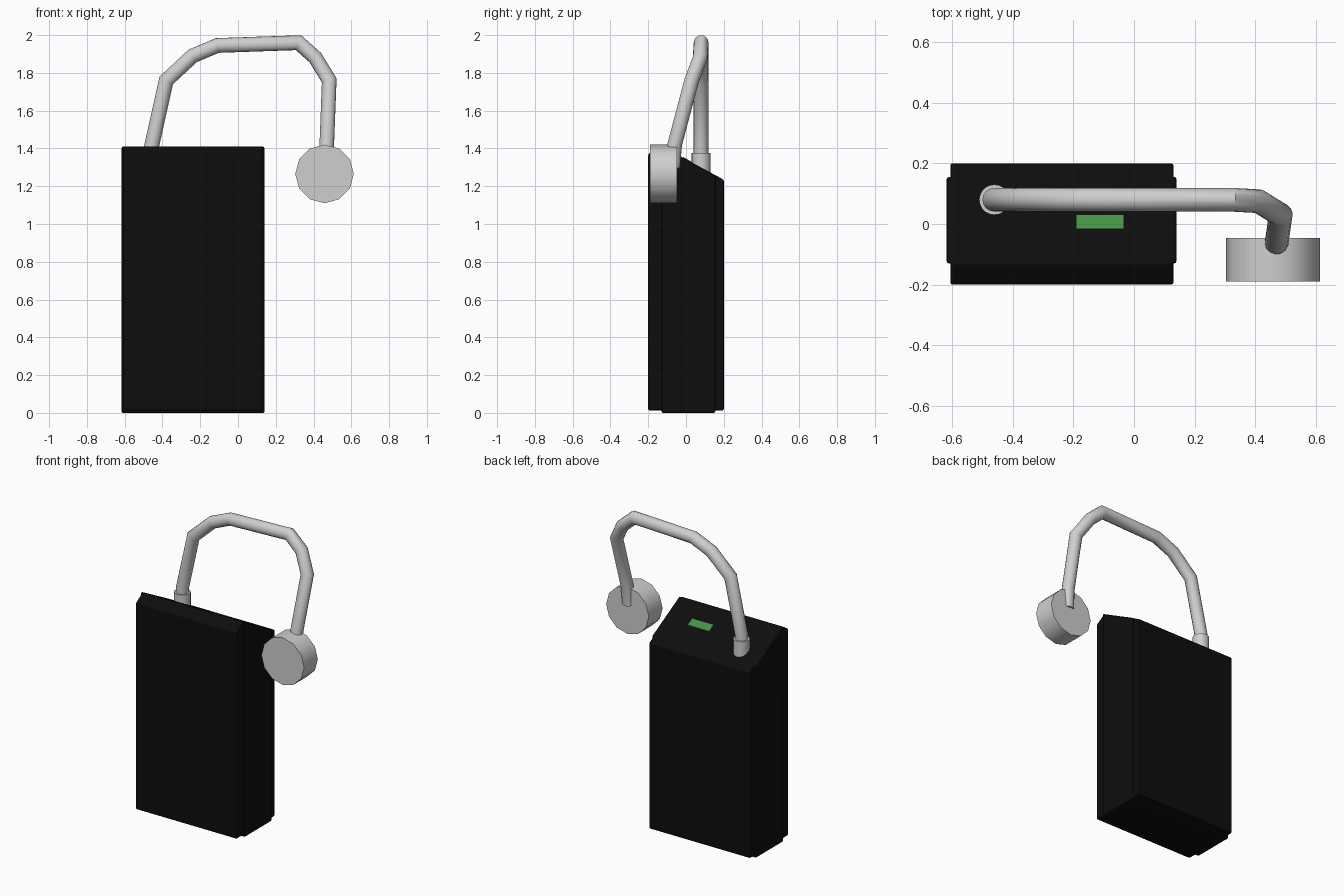
import bpy, bmesh, math
from mathutils import Vector

if "Cube" in bpy.data.objects:
    bpy.data.objects.remove(bpy.data.objects["Cube"], do_unlink=True)


def material(name, rgb, rough=0.6):
    m = bpy.data.materials.new(name)
    m.use_nodes = True
    m.diffuse_color = (*rgb, 1)
    shader = m.node_tree.nodes["Principled BSDF"]
    shader.inputs["Base Color"].default_value = (*rgb, 1)
    shader.inputs["Roughness"].default_value = rough
    return m


black = material("black plastic", (0.004, 0.004, 0.004))
grey = material("light grey metal", (0.62, 0.62, 0.62))
green = material("green indicator", (0.06, 0.29, 0.055))

SLOPE = -0.54


def top_z(y):
    """Height of the sloping lid at depth y."""
    return 1.41 + SLOPE * (y + 0.125)


def smooth(obj):
    bpy.ops.object.select_all(action="DESELECT")
    obj.select_set(True)
    bpy.context.view_layer.objects.active = obj
    bpy.ops.object.shade_smooth_by_angle(angle=math.radians(35))


def extrude_profile(name, profile, x0, x1, mat, bevel=0.0):
    """Sweep a closed (y, z) profile from x0 to x1."""
    bm = bmesh.new()
    face = bm.faces.new([bm.verts.new((x0, y, z)) for y, z in profile])
    swept = bmesh.ops.extrude_face_region(bm, geom=[face])
    moved = [v for v in swept["geom"] if isinstance(v, bmesh.types.BMVert)]
    bmesh.ops.translate(bm, verts=moved, vec=(x1 - x0, 0, 0))
    bmesh.ops.recalc_face_normals(bm, faces=bm.faces)
    mesh = bpy.data.meshes.new(name)
    bm.to_mesh(mesh)
    bm.free()
    obj = bpy.data.objects.new(name, mesh)
    bpy.context.collection.objects.link(obj)
    mesh.materials.append(mat)
    if bevel:
        mod = obj.modifiers.new("soft edges", "BEVEL")
        mod.width = bevel
        mod.segments = 2
    return obj


def cylinder(name, radius, depth, sides, location, rotation=(0, 0, 0)):
    bpy.ops.mesh.primitive_cylinder_add(
        vertices=sides, radius=radius, depth=depth, location=location, rotation=rotation)
    obj = bpy.context.object
    obj.name = name
    obj.data.materials.append(grey)
    return obj


# Case: outer shell, and a core that stands proud at the sides and base
extrude_profile("case_shell",
                [(-0.2, 0.012), (0.2, 0.012), (0.2, top_z(0.2)),
                 (-0.13, top_z(-0.13)), (-0.2, 1.37)],
                -0.605, 0.13, black, 0.008)
extrude_profile("case_core",
                [(-0.13, 0), (0.155, 0), (0.155, top_z(0.155)), (-0.13, top_z(-0.13))],
                -0.617, 0.14, black, 0.008)

# Indicator window lying on the sloping lid
lift = 0.004
extrude_profile("indicator_window",
                [(y, top_z(y) + h) for y, h in
                 ((-0.015, -lift), (0.03, -lift), (0.03, lift), (-0.015, lift))],
                -0.19, -0.035, green)

# Collar where the cable leaves the lid
smooth(cylinder("cable_collar", 0.05, 0.17, 20, (-0.46, 0.08, 1.29)))

# Bent cable
path = [(-0.46, 0.08, 1.26), (-0.46, 0.08, 1.40), (-0.38, 0.08, 1.76),
        (-0.24, 0.08, 1.89), (-0.11, 0.08, 1.945), (0.32, 0.08, 1.96),
        (0.41, 0.075, 1.88), (0.483, 0.03, 1.76), (0.47, -0.06, 1.42),
        (0.465, -0.07, 1.30)]


def tube(name, points, radius, sides):
    """Mitred tube: each ring lies in the plane halving the bend."""
    pts = [Vector(p) for p in points]
    dirs = [(b - a).normalized() for a, b in zip(pts, pts[1:])]
    side = Vector((0, 1, 0))
    up = dirs[0].cross(side).normalized()
    bm = bmesh.new()
    ring = [pts[0] + radius * (math.cos(a) * side + math.sin(a) * up)
            for a in (2 * math.pi * i / sides for i in range(sides))]
    rings = [[bm.verts.new(co) for co in ring]]
    for i, d in enumerate(dirs):
        after = dirs[min(i + 1, len(dirs) - 1)]
        normal = (d + after).normalized()
        ring = [co + d * ((pts[i + 1] - co).dot(normal) / d.dot(normal)) for co in ring]
        rings.append([bm.verts.new(co) for co in ring])
    for a, b in zip(rings, rings[1:]):
        for i in range(sides):
            j = (i + 1) % sides
            bm.faces.new((a[i], a[j], b[j], b[i]))
    bm.faces.new(rings[0])
    bm.faces.new(rings[-1])
    bmesh.ops.recalc_face_normals(bm, faces=bm.faces)
    mesh = bpy.data.meshes.new(name)
    bm.to_mesh(mesh)
    bm.free()
    obj = bpy.data.objects.new(name, mesh)
    bpy.context.collection.objects.link(obj)
    mesh.materials.append(grey)
    return obj


smooth(tube("cable", path, 0.039, 16))

# Round head hanging from the cable end
smooth(cylinder("round_head", 0.155, 0.143, 12, (0.458, -0.118, 1.265),
                (math.radians(90), 0, 0)))
